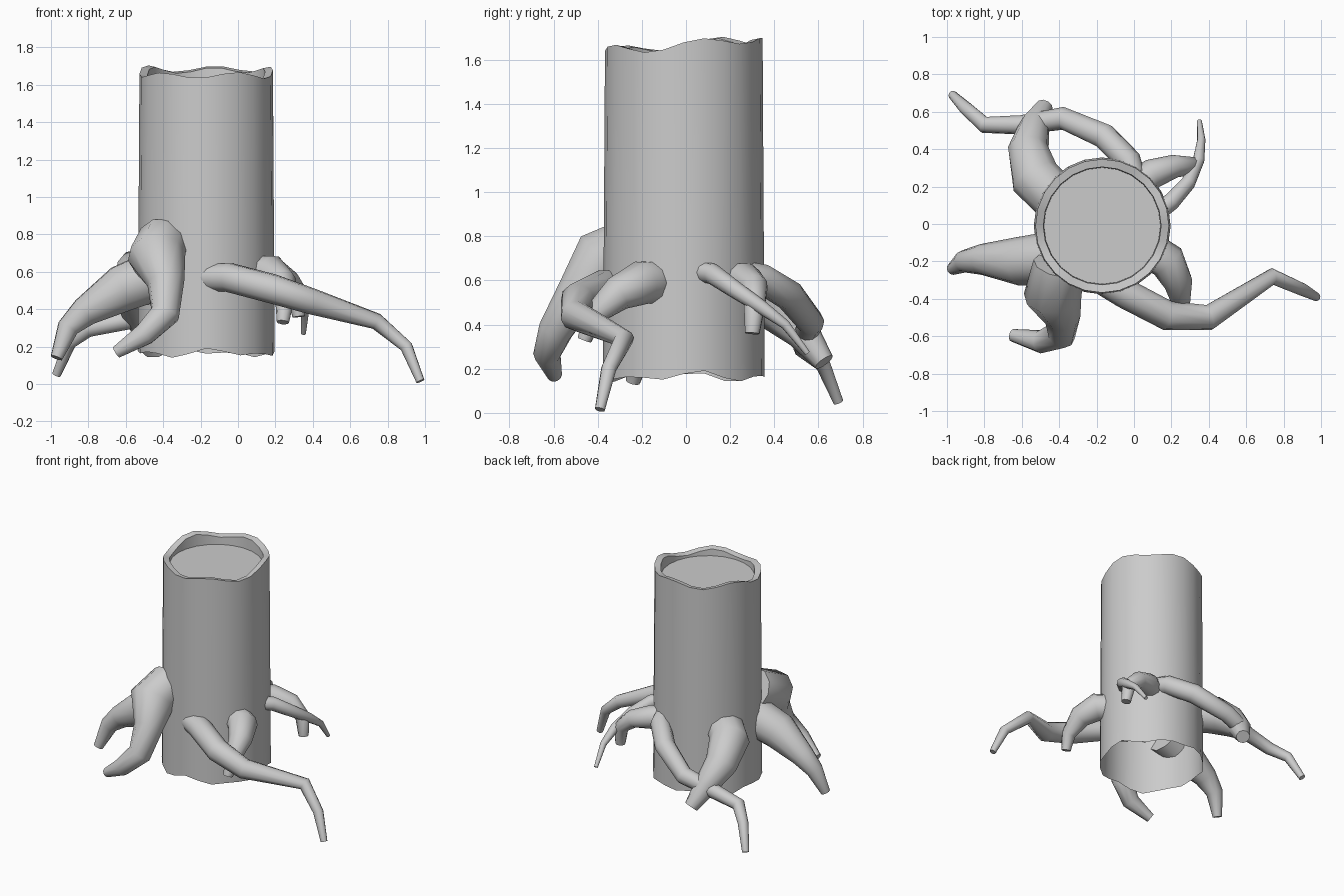
import bpy, bmesh, math
from mathutils import Vector

if "Cube" in bpy.data.objects:
    bpy.data.objects.remove(bpy.data.objects["Cube"])

CX, CY = -0.17, -0.01   # trunk axis
N = 24                  # trunk sides
SIDES = 10              # root sides


def finish(bm, name, angle=40):
    bmesh.ops.recalc_face_normals(bm, faces=bm.faces)
    me = bpy.data.meshes.new(name)
    bm.to_mesh(me)
    bm.free()
    ob = bpy.data.objects.new(name, me)
    bpy.context.collection.objects.link(ob)
    bpy.ops.object.select_all(action='DESELECT')
    ob.select_set(True)
    bpy.context.view_layer.objects.active = ob
    bpy.ops.object.shade_smooth_by_angle(angle=math.radians(angle))
    return ob


def bridge(bm, a, b):
    n = len(a)
    for i in range(n):
        bm.faces.new((a[i], a[(i + 1) % n], b[(i + 1) % n], b[i]))


def ring(bm, radius, height):
    vs = []
    for i in range(N):
        t = 2 * math.pi * i / N
        z = height(t) if callable(height) else height
        vs.append(bm.verts.new((CX + radius * math.cos(t), CY + radius * math.sin(t), z)))
    return vs


def root(name, pts):
    """Tapered tube through (x, y, z, radius) points with mitred joints."""
    bm = bmesh.new()
    P = [Vector(p[:3]) for p in pts]
    side, rings = None, []
    for i, p in enumerate(P):
        d_in = (p - P[i - 1]).normalized() if i else (P[1] - p).normalized()
        d_out = (P[i + 1] - p).normalized() if i < len(P) - 1 else d_in
        d = (d_in + d_out).normalized()
        if side is None:
            side = d.cross(Vector((0, 0, 1)))
        side = (side - d * side.dot(d)).normalized()
        up = d.cross(side)
        rings.append([bm.verts.new(p + pts[i][3] * (side * math.cos(a) + up * math.sin(a)))
                      for a in (2 * math.pi * k / SIDES for k in range(SIDES))])
    for a, b in zip(rings, rings[1:]):
        bridge(bm, a, b)
    bm.faces.new(rings[0])
    bm.faces.new(rings[-1])
    finish(bm, name, 50)


# Hollow trunk: ragged bottom edge, ragged broken rim, inner lip
def top_z(t):
    return 1.668 + 0.022 * math.sin(t) + 0.018 * math.sin(5 * t + 0.6) + 0.008 * math.sin(3 * t)


def bottom_z(t):
    return 0.165 + 0.014 * math.sin(4 * t + 1) + 0.014 * math.sin(7 * t)


bm = bmesh.new()
loops = [ring(bm, 0.366, bottom_z), ring(bm, 0.357, top_z),
         ring(bm, 0.315, lambda t: top_z(t) - 0.008), ring(bm, 0.312, 1.59)]
for a, b in zip(loops, loops[1:]):
    bridge(bm, a, b)
finish(bm, "trunk")

# Flat cut wood inside the rim
bm = bmesh.new()
bm.faces.new(ring(bm, 0.312, 1.61))
finish(bm, "trunk_core")

# Roots
root("root_front_right_long", [
    (-0.19, -0.29, 0.57, 0.075), (-0.05, -0.37, 0.57, 0.08), (0.18, -0.49, 0.51, 0.08),
    (0.40, -0.50, 0.44, 0.07), (0.74, -0.28, 0.335, 0.045), (0.90, -0.35, 0.2, 0.035),
    (0.975, -0.39, 0.015, 0.023)])
root("root_right_short", [
    (0.08, -0.14, 0.59, 0.10), (0.18, -0.2, 0.59, 0.10), (0.235, -0.31, 0.54, 0.08),
    (0.25, -0.42, 0.44, 0.05), (0.24, -0.46, 0.33, 0.033)])
root("root_back_right_short", [
    (0.0, 0.2, 0.60, 0.085), (0.1, 0.27, 0.60, 0.08), (0.22, 0.31, 0.57, 0.062),
    (0.31, 0.31, 0.49, 0.05), (0.325, 0.30, 0.36, 0.034)])
root("root_back_right_thin", [
    (0.12, 0.06, 0.64, 0.05), (0.2, 0.12, 0.63, 0.047), (0.29, 0.22, 0.56, 0.04),
    (0.345, 0.34, 0.48, 0.032), (0.36, 0.45, 0.40, 0.022), (0.35, 0.55, 0.27, 0.013)])
root("root_back_left_long", [
    (0.0, 0.26, 0.63, 0.06), (-0.03, 0.34, 0.61, 0.068), (-0.16, 0.47, 0.53, 0.07),
    (-0.38, 0.565, 0.41, 0.062), (-0.60, 0.53, 0.34, 0.052), (-0.80, 0.53, 0.295, 0.045),
    (-0.90, 0.62, 0.22, 0.036), (-0.97, 0.69, 0.05, 0.024)])
root("root_back_left_thick", [
    (-0.40, 0.12, 0.61, 0.13), (-0.53, 0.25, 0.59, 0.135), (-0.565, 0.40, 0.48, 0.11),
    (-0.53, 0.53, 0.36, 0.08), (-0.48, 0.625, 0.23, 0.048)])
root("root_left", [
    (-0.44, -0.18, 0.58, 0.14), (-0.62, -0.2, 0.51, 0.13), (-0.82, -0.19, 0.385, 0.082),
    (-0.91, -0.2, 0.30, 0.06), (-0.97, -0.24, 0.14, 0.033)])
root("root_front_left_thick", [
    (-0.40, -0.22, 0.76, 0.14), (-0.435, -0.38, 0.68, 0.155), (-0.385, -0.49, 0.54, 0.10),
    (-0.39, -0.59, 0.375, 0.08), (-0.50, -0.63, 0.265, 0.062), (-0.65, -0.595, 0.17, 0.034)])
